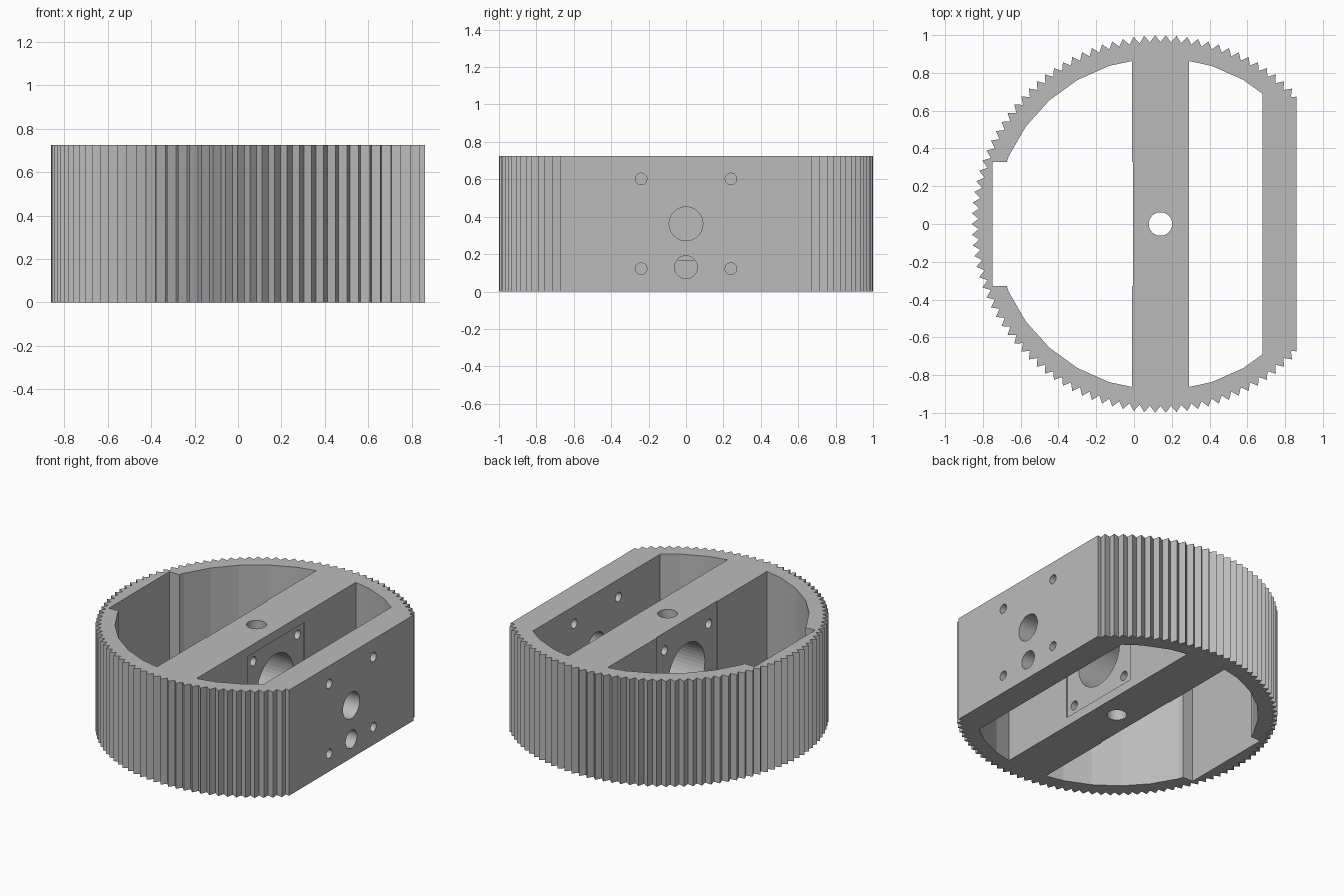
import bpy, bmesh, math
from mathutils import Matrix

cube = bpy.data.objects.get("Cube")
if cube:
    bpy.data.objects.remove(cube, do_unlink=True)

HEIGHT = 0.724
MID = HEIGHT / 2
CX = 0.14             # centre of the round rim
FLAT_X = 0.86         # flat side of the rim
TEETH = 110

# Single grey material
grey = bpy.data.materials.new("light grey")
grey.use_nodes = True
colour = (0.5, 0.5, 0.5, 1)
grey.diffuse_color = colour
grey.node_tree.nodes["Principled BSDF"].inputs["Base Color"].default_value = colour


def make_object(name, bm):
    bmesh.ops.recalc_face_normals(bm, faces=bm.faces)
    mesh = bpy.data.meshes.new(name)
    bm.to_mesh(mesh)
    bm.free()
    obj = bpy.data.objects.new(name, mesh)
    bpy.context.collection.objects.link(obj)
    mesh.materials.append(grey)
    return obj


def prism(name, points, z0, z1):
    bm = bmesh.new()
    face = bm.faces.new([bm.verts.new((x, y, z0)) for x, y in points])
    top = bmesh.ops.extrude_face_region(bm, geom=[face])["geom"]
    verts = [v for v in top if isinstance(v, bmesh.types.BMVert)]
    bmesh.ops.translate(bm, verts=verts, vec=(0, 0, z1 - z0))
    return make_object(name, bm)


def box(name, x0, x1, half_y, z0, z1):
    return prism(name, [(x0, -half_y), (x1, -half_y), (x1, half_y), (x0, half_y)], z0, z1)


def cylinder(name, radius, start, end, y, z):
    # Round cutter running along x
    bm = bmesh.new()
    bmesh.ops.create_cone(bm, cap_ends=True, segments=48, radius1=radius, radius2=radius,
                          depth=end - start,
                          matrix=Matrix.Translation(((start + end) / 2, y, z))
                          @ Matrix.Rotation(math.pi / 2, 4, 'Y'))
    return make_object(name, bm)


def circle(radius, count):
    return [(CX + radius * math.cos(math.tau * i / count),
             radius * math.sin(math.tau * i / count)) for i in range(count)]


def clip(points, limit, side):
    # Keep the part of a polygon where side * x <= side * limit
    result = []
    for (ax, ay), (bx, by) in zip(points, points[1:] + points[:1]):
        a_in, b_in = side * ax <= side * limit, side * bx <= side * limit
        if a_in:
            result.append((ax, ay))
        if a_in != b_in:
            t = (limit - ax) / (bx - ax)
            result.append((limit, ay + t * (by - ay)))
    return result


# Toothed rim with one flat side
profile = []
for i in range(TEETH * 2):
    r = 1.0 if i % 2 else 0.963
    a = math.tau * (i + 0.5 * TEETH % 2) / (TEETH * 2)
    profile.append((CX + r * math.cos(a), r * math.sin(a)))
body = prism("toothed_rim_body", clip(profile, FLAT_X, 1), 0, HEIGHT)

# Two openings, leaving the centre bar between them
inner = circle(0.88, 30)
low, high = -0.2, HEIGHT + 0.2
cutters = [
    prism("left_opening", clip(inner, -0.01, 1), low, high),
    prism("right_opening", clip(clip(inner, 0.29, -1), 0.68, 1), low, high),
    box("motor_pocket", -0.75, -0.005, 0.327, low, high),
    box("square_recess", 0.284, 0.35, 0.305, MID - 0.3, MID + 0.3),
    prism("shaft_hole", circle(0.062, 48), low, high),
    cylinder("bar_bore", 0.197, -0.2, 0.5, 0, MID),
    cylinder("wall_bore", 0.09, 0.5, 1.0, 0, MID),
    cylinder("wall_lower_hole", 0.061, 0.5, 1.0, 0, 0.13),
]
# Bolt holes through the bar and the flat wall
for sy in (-1, 1):
    for sz in (-1, 1):
        cutters.append(cylinder("bolt_hole", 0.031, -0.2, 1.0, sy * 0.24, MID + sz * 0.24))

bpy.context.view_layer.objects.active = body
for cutter in cutters:
    cutter.hide_render = True
    mod = body.modifiers.new(cutter.name, 'BOOLEAN')
    mod.operation = 'DIFFERENCE'
    mod.solver = 'EXACT'
    mod.object = cutter
    bpy.ops.object.modifier_apply(modifier=mod.name)
    bpy.data.objects.remove(cutter, do_unlink=True)
